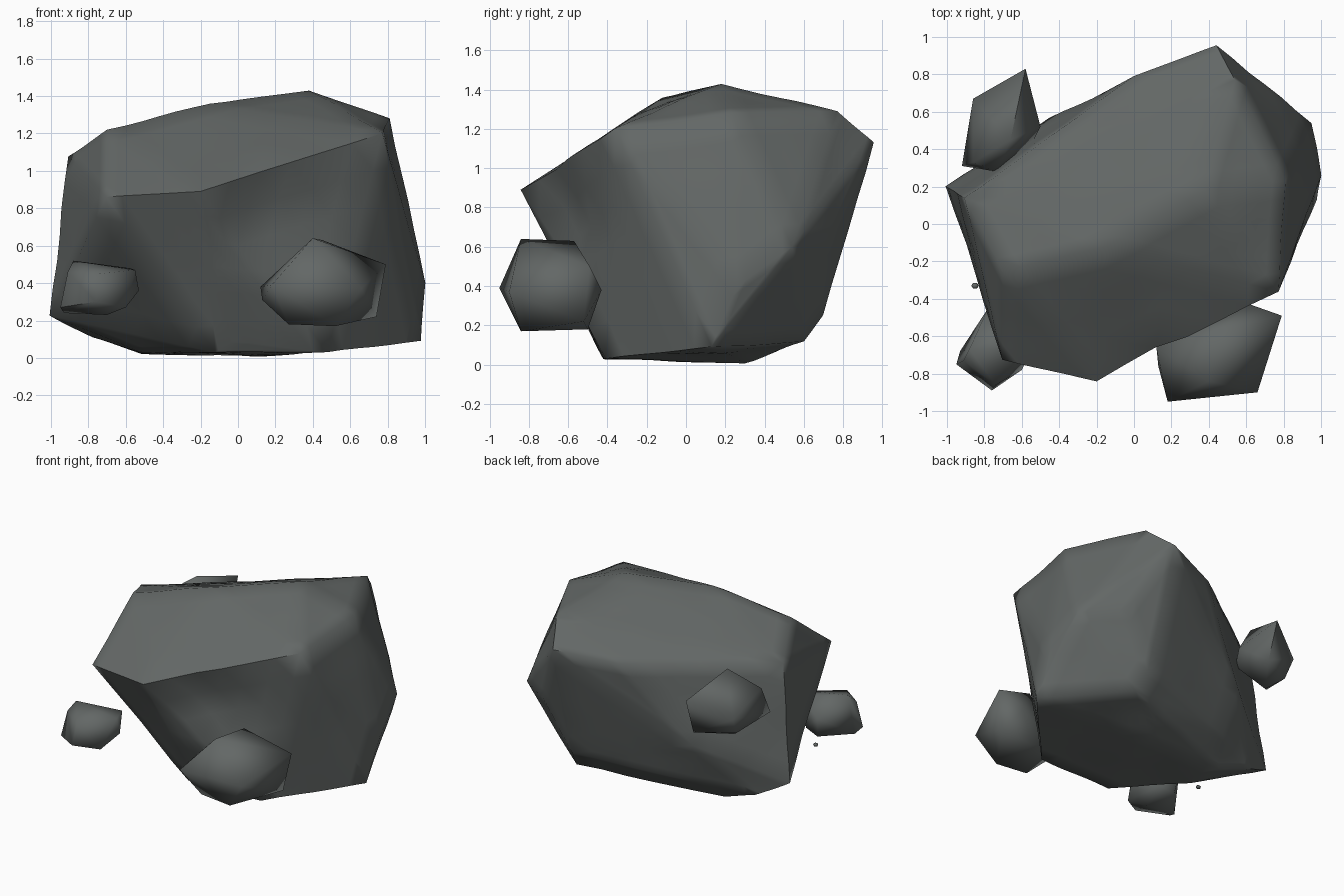
import bpy, bmesh, math
from mathutils import Vector, noise

if "Cube" in bpy.data.objects:
    bpy.data.objects.remove(bpy.data.objects["Cube"])

stone = bpy.data.materials.new("dark_grey_stone")
stone.diffuse_color = (0.125, 0.137, 0.133, 1)
stone.use_nodes = True
stone.node_tree.nodes["Principled BSDF"].inputs["Base Color"].default_value = stone.diffuse_color


def rock(name, points, cuts=0, wobble=0.0, dents=(), angle=75, lift=0.0):
    """Convex chunk from corner points, optionally roughened and dented."""
    bm = bmesh.new()
    for x, y, z in points:
        bm.verts.new((x, y, z + lift))
    res = bmesh.ops.convex_hull(bm, input=bm.verts)
    loose = {g for g in res["geom_interior"] + res["geom_unused"]
             if isinstance(g, bmesh.types.BMVert)}
    bmesh.ops.delete(bm, geom=list(loose), context='VERTS')
    if cuts:
        bmesh.ops.subdivide_edges(bm, edges=bm.edges, cuts=cuts, use_grid_fill=True)
        bm.normal_update()
        for v in bm.verts:
            v.co += v.normal * wobble * noise.noise(v.co * 3.0)
            for centre, radius, push in dents:
                d = (v.co - Vector(centre)).length / radius
                if d < 1:
                    v.co += Vector(push) * (1 - d * d) ** 2
    bmesh.ops.recalc_face_normals(bm, faces=bm.faces)
    me = bpy.data.meshes.new(name)
    bm.to_mesh(me)
    bm.free()
    me.materials.append(stone)
    ob = bpy.data.objects.new(name, me)
    bpy.context.collection.objects.link(ob)
    bpy.ops.object.select_all(action='DESELECT')
    ob.select_set(True)
    bpy.context.view_layer.objects.active = ob
    bpy.ops.object.shade_smooth_by_angle(angle=math.radians(angle))
    return ob


# Large boulder: top ridge, upper rim, waist, then base corners
rock("boulder", [
    (-.70, -.25, 1.22), (-.15, -.12, 1.36), (.38, .18, 1.43), (.81, .23, 1.28),
    (-.91, .14, 1.08), (-.70, -.72, .86), (-.20, -.84, .89), (.77, -.36, 1.20),
    (.44, .95, 1.13), (.54, .77, 1.29), (0, .79, 1.08),
    (.95, .54, .60), (1.0, .26, .40), (.68, .74, .62), (-.45, .56, .50),
    (-1.0, .20, .23), (-.78, .30, .11), (-.52, .28, .02), (-.50, .00, .03),
    (-.40, .46, .17), (-.12, -.42, .03), (-.03, -.46, .09), (.48, -.41, .03),
    (.98, .13, .09), (.49, .60, .12), (.46, .70, .25), (.10, .30, .01),
], cuts=5, wobble=0.012, angle=60,
    dents=[((.14, -.66, .74), .36, (-.03, .09, 0)), ((.45, -.48, .75), .3, (-.01, .04, 0))])

# Stone by the front right
rock("front_right_stone", [
    (.13, -.76, .31), (.18, -.95, .39), (.40, -.84, .64), (.66, -.90, .37),
    (.79, -.49, .50), (.62, -.43, .38), (.74, -.52, .22), (.52, -.84, .17),
    (.27, -.82, .18), (.12, -.66, .38), (.45, -.57, .63), (.30, -.50, .25),
    (.50, -.50, .18)])

# Stone by the front left
rock("front_left_stone", [
    (-.95, -.75, .27), (-.88, -.67, .52), (-.91, -.73, .46), (-.74, -.86, .45),
    (-.55, -.66, .47), (-.53, -.65, .36), (-.60, -.78, .27), (-.76, -.89, .30),
    (-.70, -.70, .23), (-.93, -.68, .24), (-.78, -.45, .40), (-.65, -.50, .28),
    (-.58, -.55, .48), (-.76, -.48, .25)])

# Stone on the back left flank
rock("back_left_stone", [
    (-.58, .83, .79), (-.86, .67, .66), (-.92, .31, .60), (-.86, .33, .77),
    (-.50, .52, .68), (-.66, .45, .91), (-.75, .50, .46), (-.58, .74, .52),
    (-.55, .42, .60), (-.73, .28, .72), (-.84, .60, .53)], lift=.18)

# Tiny chip on the left
rock("pebble", [(-.85 + .02 * math.cos(a) * r, -.33 + .018 * math.sin(a) * r, .27 + h)
                for h, r in ((-.01, .6), (0, 1), (.01, .6))
                for a in (i * math.tau / 6 for i in range(6))])
